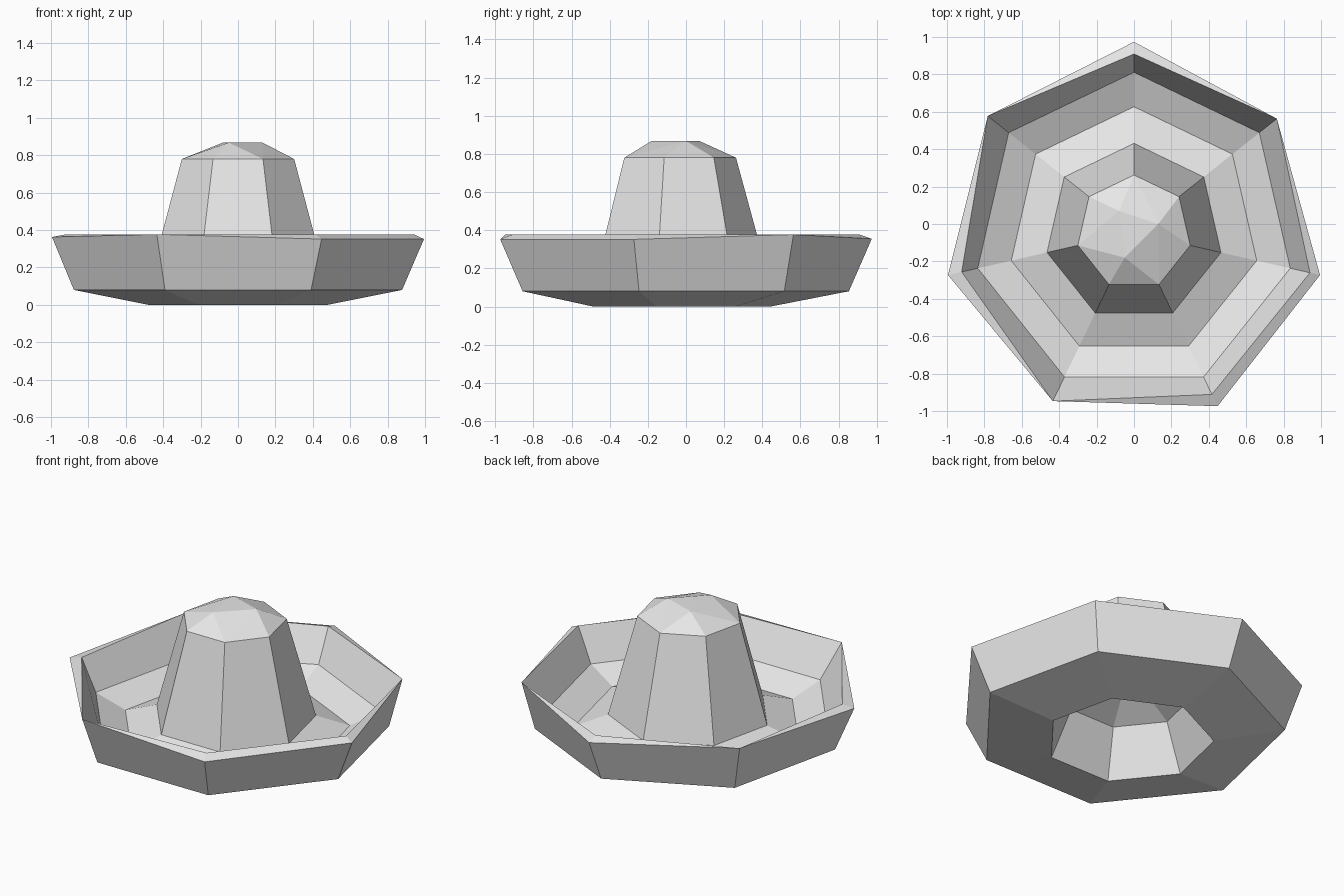
import bpy, bmesh, math

old = bpy.data.objects.get("Cube")
if old:
    bpy.data.objects.remove(old, do_unlink=True)

SIDES = 7
CENTRE_Y = -0.046

felt = bpy.data.materials.new("grey_felt")
felt.use_nodes = True
colour = (0.8, 0.8, 0.8, 1)
felt.diffuse_color = colour
felt.node_tree.nodes["Principled BSDF"].inputs["Base Color"].default_value = colour

bm = bmesh.new()


def ring(radii, heights):
    """Seven vertices around the hat axis; a single number means a regular ring."""
    if not isinstance(radii, list):
        radii = [radii] * SIDES
    if not isinstance(heights, list):
        heights = [heights] * SIDES
    verts = []
    for k, (r, z) in enumerate(zip(radii, heights)):
        a = math.pi / 2 + k * math.tau / SIDES
        verts.append(bm.verts.new((r * math.cos(a), CENTRE_Y + r * math.sin(a), z)))
    return verts


def bridge(a, b):
    for k in range(SIDES):
        n = (k + 1) % SIDES
        bm.faces.new((a[k], a[n], b[n], b[k]))


# Profile from the ceiling of the head opening, round the brim, up to the crown
rim_z = 0.377
profile = [
    (0.18, 0.38),                                    # head opening
    (0.365, 0.29),
    (0.49, 0.0),
    (0.9, 0.08),                                     # underside of brim
    ([1.02, 1.0, 1.02, 1.0, 1.03, 1.02, 0.977],      # worn outer edge
     [0.355, rim_z, 0.363, rim_z, 0.352, 0.352, rim_z]),
    ([0.955, 1.0, 0.945, 1.0, 0.96, 0.965, 0.977], rim_z),
    (0.857, 0.17),                                   # trough of brim
    (0.673, 0.09),
    (0.477, 0.16),                                   # crown
    (0.308, 0.78),
]
rings = [ring(r, z) for r, z in profile]
for lower, upper in zip(rings, rings[1:]):
    bridge(lower, upper)
bm.faces.new(rings[0])

# Dented crown top: a small triangle fanned out to the crown ring
c = rings[-1]
right, front, left = [bm.verts.new((x, y, 0.868))
                      for x, y in ((0.13, 0.0), (-0.05, -0.18), (-0.08, 0.07))]
bm.faces.new((right, left, front))
fans = ((left, (0, 1, 2)), (front, (2, 3, 4)), (right, (4, 5, 6, 0)))
for tip, ids in fans:
    for i, j in zip(ids, ids[1:]):
        bm.faces.new((tip, c[i], c[j]))
for a, b, i in ((left, front, 2), (front, right, 4), (right, left, 0)):
    bm.faces.new((a, c[i], b))

# Weld the points where the outer and inner rim meet
bmesh.ops.remove_doubles(bm, verts=bm.verts, dist=0.001)
bmesh.ops.recalc_face_normals(bm, faces=bm.faces)

mesh = bpy.data.meshes.new("wide_brim_hat")
bm.to_mesh(mesh)
bm.free()
mesh.materials.append(felt)
hat = bpy.data.objects.new("wide_brim_hat", mesh)
bpy.context.collection.objects.link(hat)
